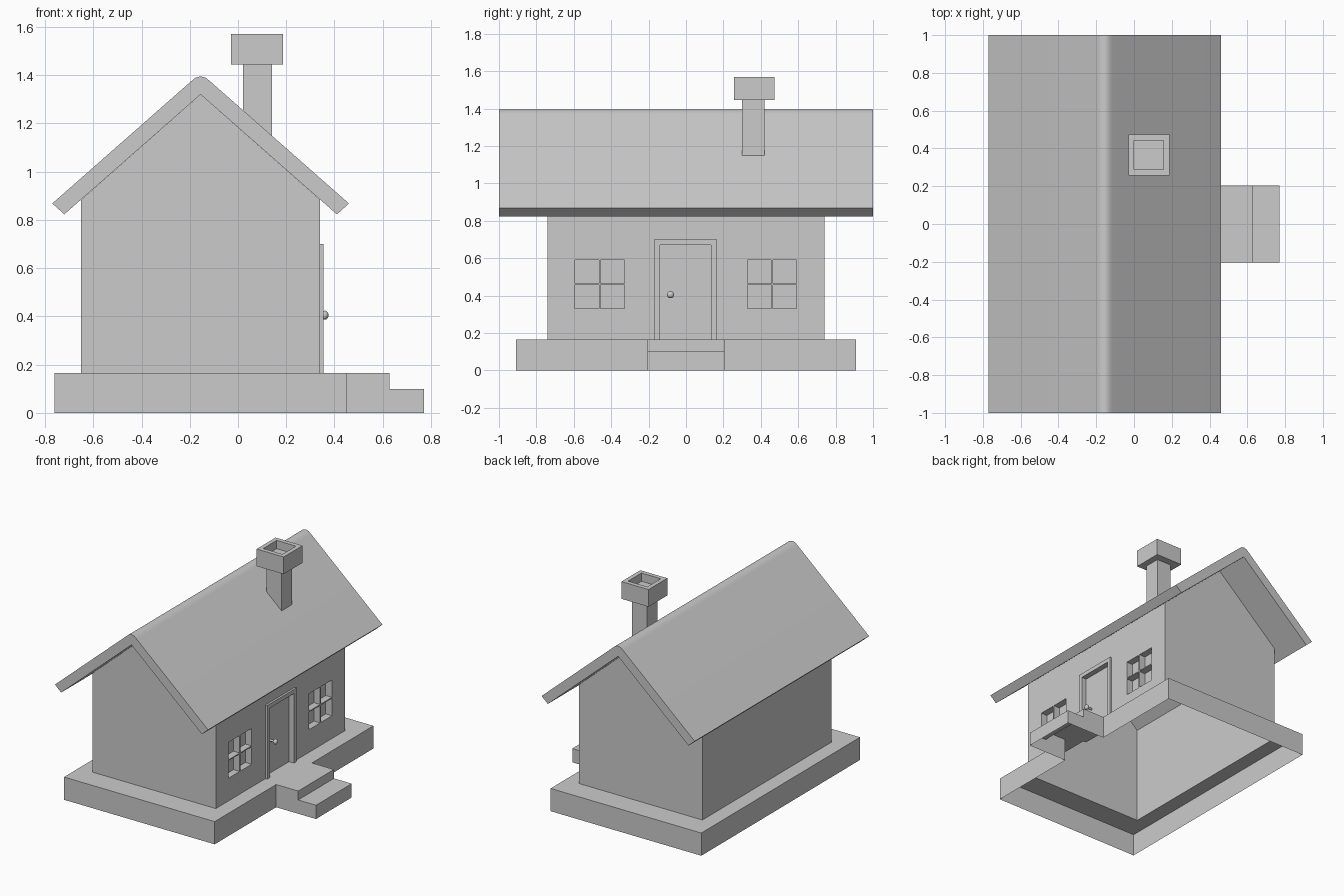
import bpy, bmesh, math
from mathutils import Matrix

if "Cube" in bpy.data.objects:
    bpy.data.objects.remove(bpy.data.objects["Cube"])

grey = bpy.data.materials.new("plain_grey")
grey.diffuse_color = (0.6, 0.6, 0.6, 1)
grey.use_nodes = True
grey.node_tree.nodes["Principled BSDF"].inputs["Base Color"].default_value = grey.diffuse_color


def finish(bm, name, smooth=None):
    bmesh.ops.remove_doubles(bm, verts=bm.verts, dist=0.0005)
    bmesh.ops.recalc_face_normals(bm, faces=bm.faces)
    me = bpy.data.meshes.new(name)
    bm.to_mesh(me)
    bm.free()
    me.materials.append(grey)
    ob = bpy.data.objects.new(name, me)
    bpy.context.collection.objects.link(ob)
    if smooth:
        bpy.ops.object.select_all(action='DESELECT')
        bpy.context.view_layer.objects.active = ob
        ob.select_set(True)
        bpy.ops.object.shade_smooth_by_angle(angle=math.radians(smooth))
    return ob


def face(bm, *pts):
    return bm.faces.new([bm.verts.new(p) for p in pts])


def prism(bm, profile, y0, y1):
    """Solid with an xz profile running along y."""
    f = face(bm, *[(x, y0, z) for x, z in profile])
    r = bmesh.ops.extrude_face_region(bm, geom=[f], use_keep_orig=True)
    bmesh.ops.translate(bm, verts=[v for v in r["geom"] if isinstance(v, bmesh.types.BMVert)],
                        vec=(0, y1 - y0, 0))


def sleeve(bm, x0, x1, ya, yb, za, zb):
    """Four sides of a rectangular opening, running along x."""
    ring = [(ya, za), (yb, za), (yb, zb), (ya, zb)]
    for (a, b), (c, d) in zip(ring, ring[1:] + ring[:1]):
        face(bm, (x0, a, b), (x0, c, d), (x1, c, d), (x1, a, b))


def plate(bm, x, ya, yb, za, zb):
    face(bm, (x, ya, za), (x, yb, za), (x, yb, zb), (x, ya, zb))


RX, APEX, EAVE, FLOOR = -0.155, 1.32, 0.884, 0.165
WL, WR, WY = -0.65, 0.34, 0.74

# Hollow walls: two gables, plain left side
bm = bmesh.new()
for y in (-WY, WY):
    face(bm, (WL, y, FLOOR), (WR, y, FLOOR), (WR, y, EAVE), (RX, y, APEX), (WL, y, EAVE))
plate(bm, WL, -WY, WY, FLOOR, EAVE)

# Right side as a grid with recessed window panes and the door opening
panes_y = []
for c in (-0.462, 0.46):
    panes_y += [(c - 0.132, c - 0.004), (c + 0.004, c + 0.132)]
panes_z = [(0.33, 0.456), (0.464, 0.59)]
DOOR = (-0.14, 0.135, FLOOR, 0.67)
ys = sorted([-WY, WY, DOOR[0], DOOR[1]] + [v for p in panes_y for v in p])
zs = sorted([FLOOR, EAVE, DOOR[3]] + [v for p in panes_z for v in p])
for ya, yb in zip(ys, ys[1:]):
    for za, zb in zip(zs, zs[1:]):
        if (ya, yb) in panes_y and (za, zb) in panes_z:
            sleeve(bm, WR, WR - 0.05, ya, yb, za, zb)
            plate(bm, WR - 0.05, ya, yb, za, zb)
        elif not ((ya, yb) == DOOR[:2] and zb <= DOOR[3]):
            plate(bm, WR, ya, yb, za, zb)
finish(bm, "house_walls")

# Door frame standing proud of the wall
bm = bmesh.new()
FX = 0.355
sleeve(bm, WR, FX, -0.17, 0.165, FLOOR, 0.70)
plate(bm, FX, -0.17, DOOR[0], FLOOR, 0.70)
plate(bm, FX, DOOR[1], 0.165, FLOOR, 0.70)
plate(bm, FX, DOOR[0], DOOR[1], DOOR[3], 0.70)
finish(bm, "door_frame")

# Recessed door leaf with its reveal
bm = bmesh.new()
sleeve(bm, 0.315, FX, *DOOR)
plate(bm, 0.315, *DOOR)
finish(bm, "door")

# Door knob on a stem
bm = bmesh.new()
turn = Matrix.Rotation(math.pi / 2, 4, 'Y')
bmesh.ops.create_cone(bm, cap_ends=True, segments=12, radius1=0.008, radius2=0.008, depth=0.045,
                      matrix=Matrix.Translation((0.337, -0.083, 0.405)) @ turn)
bmesh.ops.create_uvsphere(bm, u_segments=12, v_segments=8, radius=0.019,
                          matrix=Matrix.Translation((0.36, -0.083, 0.405)) @ turn
                          @ Matrix.Diagonal((1, 1, 0.8, 1)))
finish(bm, "door_knob", 40)

# Roof with rounded ridge
half = [(0.565, 0.823), (0.615, 0.868), (0.04, 1.374), (0.022, 1.389)]
profile = ([(RX, APEX)] + [(RX + x, z) for x, z in half] + [(RX, 1.395)]
           + [(RX - x, z) for x, z in reversed(half)])
bm = bmesh.new()
prism(bm, profile, -1, 1)
finish(bm, "roof", 35)

# Chimney shaft, cut slanted inside the roof
bm = bmesh.new()
prism(bm, [(0.02, 1.2), (0.14, 1.11), (0.14, 1.445), (0.02, 1.445)], 0.30, 0.42)
finish(bm, "chimney_shaft")

# Chimney cap with a square flue
bm = bmesh.new()
prism(bm, [(-0.03, 1.445), (0.187, 1.445), (0.187, 1.57), (-0.03, 1.57)], 0.257, 0.473)
bm.normal_update()
bmesh.ops.remove_doubles(bm, verts=bm.verts, dist=0.0005)
top = max(bm.faces, key=lambda f: f.calc_center_median().z)
bmesh.ops.inset_region(bm, faces=[top], thickness=0.044)
r = bmesh.ops.extrude_face_region(bm, geom=[top])
bmesh.ops.translate(bm, verts=[v for v in r["geom"] if isinstance(v, bmesh.types.BMVert)],
                    vec=(0, 0, -0.06))
if top.is_valid:
    bmesh.ops.delete(bm, geom=[top], context='FACES_ONLY')
finish(bm, "chimney_cap")

# Foundation: hollow, open underneath, top is a ledge around the walls
bm = bmesh.new()
BL, BR, BY, SY = -0.76, 0.45, 0.91, 0.205
outer = [(BL, -BY), (BR, -BY), (BR, BY), (BL, BY)]
inner = [(WL, -WY), (WR, -WY), (WR, WY), (WL, WY)]
for i in range(4):
    a, b, c, d = outer[i], outer[(i + 1) % 4], inner[(i + 1) % 4], inner[i]
    face(bm, *[(*p, FLOOR) for p in (a, b, c, d)])
    if i != 1:
        face(bm, (*a, 0), (*b, 0), (*b, FLOOR), (*a, FLOOR))
plate(bm, BR, -BY, -SY, 0, FLOOR)
plate(bm, BR, SY, BY, 0, FLOOR)
finish(bm, "foundation")

# Front steps: open underneath and towards the foundation
bm = bmesh.new()
prism(bm, [(BR, 0), (0.77, 0), (0.77, 0.1), (0.627, 0.1), (0.627, FLOOR), (BR, FLOOR)], -SY, SY)
bm.normal_update()
hidden = [f for f in bm.faces
          if all(v.co.z < 0.001 for v in f.verts) or all(v.co.x < BR + 0.001 for v in f.verts)]
bmesh.ops.delete(bm, geom=hidden, context='FACES')
finish(bm, "steps")
